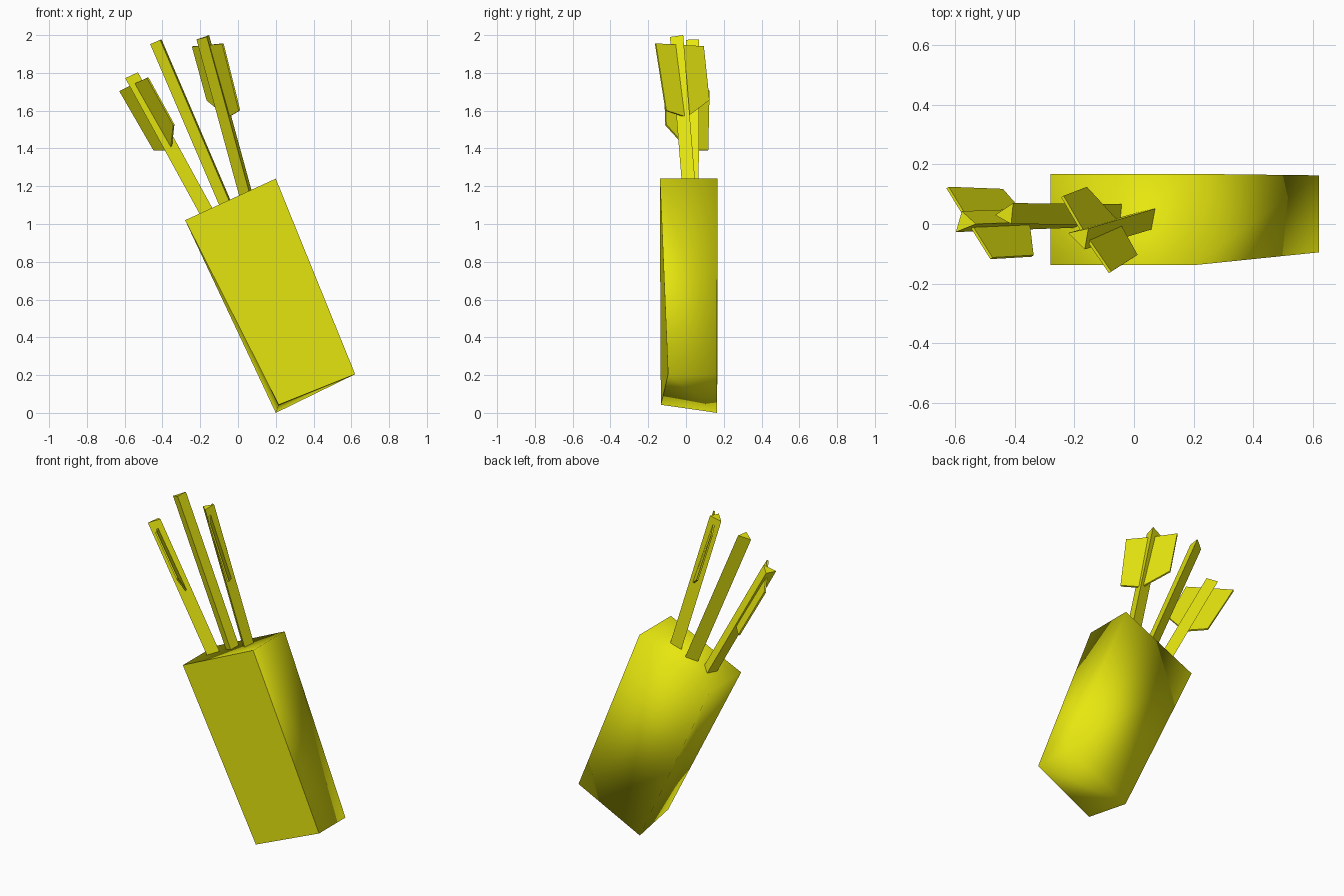
import bpy
import bmesh
from mathutils import Vector

if "Cube" in bpy.data.objects:
    bpy.data.objects.remove(bpy.data.objects["Cube"])

yellow = bpy.data.materials.new("yellow")
yellow.diffuse_color = (0.8, 0.8, 0.005, 1)
yellow.use_nodes = True
yellow.node_tree.nodes["Principled BSDF"].inputs["Base Color"].default_value = yellow.diffuse_color


def make_object(name, verts, faces, smooth=False):
    mesh = bpy.data.meshes.new(name)
    mesh.from_pydata([tuple(v) for v in verts], [], faces)
    bm = bmesh.new()
    bm.from_mesh(mesh)
    bmesh.ops.recalc_face_normals(bm, faces=bm.faces)
    for f in bm.faces:
        f.smooth = smooth
    bm.to_mesh(mesh)
    bm.free()
    mesh.materials.append(yellow)
    obj = bpy.data.objects.new(name, mesh)
    bpy.context.collection.objects.link(obj)
    return obj


def shaft(name, tip, base):
    """Three-sided rod from a tip triangle to a base centre."""
    tip = [Vector(p) for p in tip]
    shift = Vector(base) - sum(tip, Vector()) / 3
    verts = tip + [p + shift for p in tip]
    make_object(name, verts, [(0, 1, 2), (3, 5, 4), (0, 3, 4, 1), (1, 4, 5, 2), (2, 5, 3, 0)])


def fletching(name, left, right, spine):
    """Two thin vanes meeting on the spine; each pair is top, bottom."""
    a, b, c = ([Vector(p) for p in pair] for pair in (left, right, spine))
    n = (b[0] - a[0]).cross(c[1] - c[0]).normalized() * 0.005
    pts = [a[0], c[0], b[0], b[1], c[1], a[1]]
    verts = [p + n for p in pts] + [p - n for p in pts]
    faces = [(0, 1, 4, 5), (1, 2, 3, 4), (6, 11, 10, 7), (7, 10, 9, 8)]
    faces += [(i, (i + 1) % 6, (i + 1) % 6 + 6, i + 6) for i in range(6)]
    make_object(name, verts, faces)


# Quiver: tapered slanted box, softly shaded except around the front panel
front = [(-0.28, -0.138, 1.02), (0.20, -0.138, 1.24), (0.62, -0.095, 0.205), (0.215, -0.133, 0.043)]
back = [(-0.28, 0.168, 1.02), (0.20, 0.168, 1.24), (0.62, 0.163, 0.205), (0.20, 0.165, 0.0)]
sides = [(i, (i + 1) % 4, (i + 1) % 4 + 4, i + 4) for i in range(4)]
quiver = make_object("quiver", front + back, [(0, 3, 2, 1), (4, 5, 6, 7)] + sides, True)
for e in quiver.data.edges:
    e.use_edge_sharp = max(e.vertices) < 4

# Arrow shafts
shaft("left_shaft", [(-0.597, -0.027, 1.772), (-0.577, 0.043, 1.78), (-0.53, 0.0, 1.803)],
      (-0.165, 0.02, 1.05))
shaft("middle_shaft", [(-0.465, 0.03, 1.952), (-0.405, 0.07, 1.978), (-0.412, 0.0, 1.975)],
      (-0.055, 0.03, 1.10))
shaft("right_shaft", [(-0.22, -0.03, 1.977), (-0.165, -0.085, 1.99), (-0.153, -0.015, 2.0)],
      (0.05, 0.025, 1.15))

# Arrow feathers
fletching("left_feathers",
          [(-0.625, 0.122, 1.705), (-0.443, 0.115, 1.39)],
          [(-0.478, -0.115, 1.775), (-0.34, -0.107, 1.525)],
          [(-0.555, 0.008, 1.74), (-0.355, 0.015, 1.39)])
fletching("right_feathers",
          [(-0.24, 0.092, 1.94), (-0.162, 0.122, 1.655)],
          [(-0.08, -0.162, 1.955), (0.008, -0.106, 1.60)],
          [(-0.165, -0.038, 1.947), (-0.052, 0.003, 1.565)])
